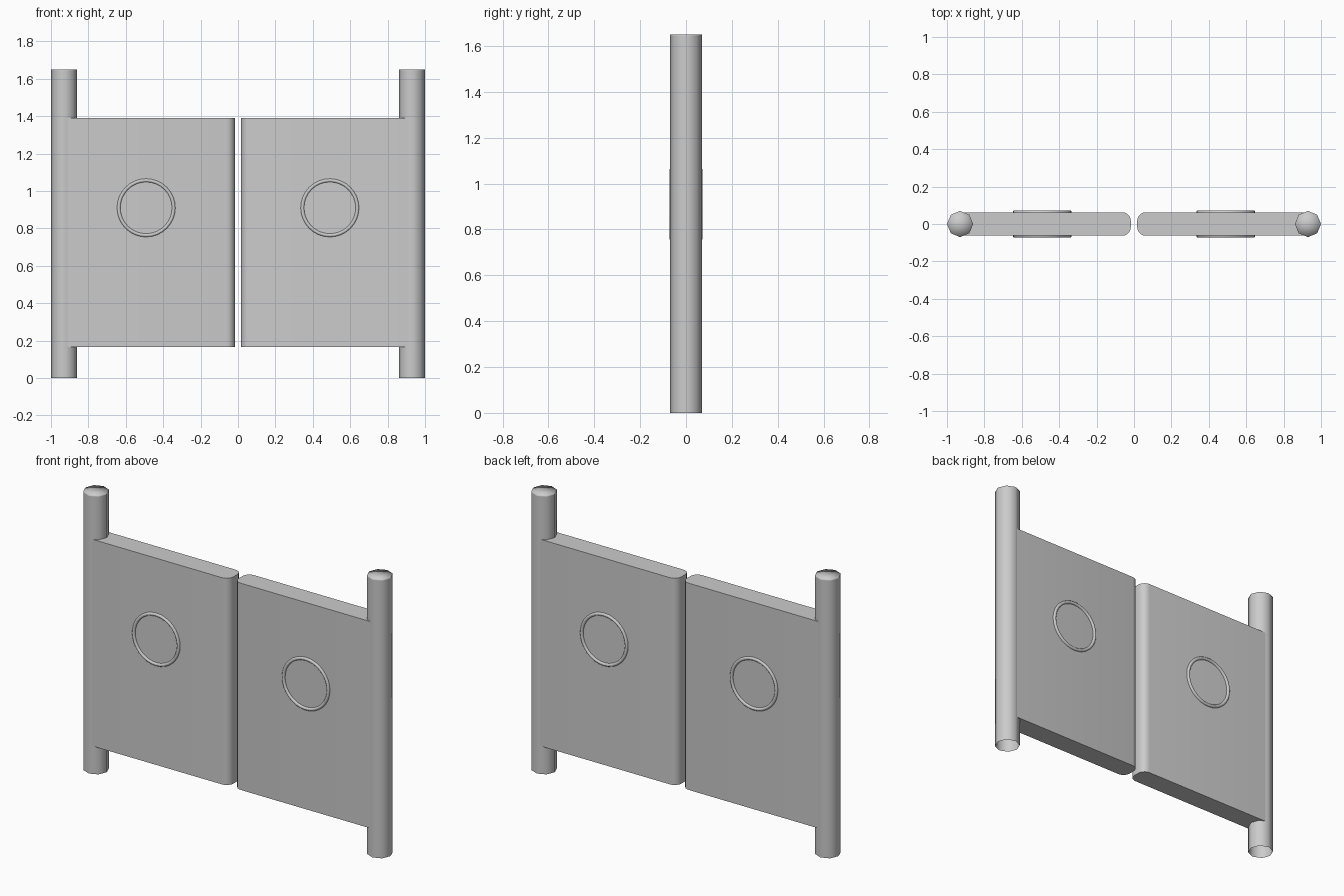
import bpy, bmesh, math

if "Cube" in bpy.data.objects:
    bpy.data.objects.remove(bpy.data.objects["Cube"], do_unlink=True)

grey = bpy.data.materials.new("plain grey")
grey.use_nodes = True
COLOUR = (0.6, 0.6, 0.6, 1)
grey.diffuse_color = COLOUR
grey.node_tree.nodes["Principled BSDF"].inputs["Base Color"].default_value = COLOUR


def finish(name, bm, sharp_angle=None):
    """Turn a bmesh into a smooth-shaded object, sharp above the given angle."""
    bmesh.ops.recalc_face_normals(bm, faces=bm.faces)
    mesh = bpy.data.meshes.new(name)
    for f in bm.faces:
        f.smooth = True
    if sharp_angle:
        for e in bm.edges:
            if e.is_manifold and e.calc_face_angle(0) > sharp_angle:
                e.smooth = False
    bm.to_mesh(mesh)
    bm.free()
    mesh.materials.append(grey)
    obj = bpy.data.objects.new(name, mesh)
    bpy.context.collection.objects.link(obj)


def post(name, x, radius=0.07, height=1.65, sides=8):
    """Eight-sided tube, open below, with a softly shaded cap."""
    bm = bmesh.new()
    rings = []
    for z in (0, height - 0.006, height):
        rings.append([bm.verts.new((x + radius * math.cos(math.tau * i / sides),
                                    radius * math.sin(math.tau * i / sides), z))
                      for i in range(sides)])
    for a, b in zip(rings, rings[1:]):
        for i in range(sides):
            j = (i + 1) % sides
            bm.faces.new((a[i], a[j], b[j], b[i]))
    centre = bm.verts.new((x, 0, height))
    for i in range(sides):
        bm.faces.new((rings[-1][i], rings[-1][(i + 1) % sides], centre))
    finish(name, bm)


def panel(name, side, inner=0.017, outer=0.915, half=0.0625, low=0.165, high=1.39):
    """Upright slab whose meeting edge is rounded."""
    bm = bmesh.new()
    r, steps = 0.045, 5
    outline = [(outer, half), (outer, -half)]
    for sign, start in ((-1, 1.5), (1, 1.0)):
        for i in range(steps + 1):
            a = math.pi * (start - 0.5 * i / steps)
            outline.append((inner + r + r * math.cos(a),
                            sign * (half - r) + r * math.sin(a)))
    base = bm.faces.new([bm.verts.new((side * x, y, low)) for x, y in outline])
    new = bmesh.ops.extrude_face_region(bm, geom=[base])["geom"]
    bmesh.ops.translate(bm, vec=(0, 0, high - low),
                        verts=[g for g in new if isinstance(g, bmesh.types.BMVert)])
    finish(name, bm, math.radians(30))


def window_ring(name, x, face, z=0.91, sides=32):
    """Thin raised hoop with a chamfered outer edge."""
    bm = bmesh.new()
    profile = [(0.156, 0.055), (0.156, 0.068), (0.151, 0.073),
               (0.143, 0.073), (0.138, 0.068), (0.138, 0.055)]
    loops = []
    for i in range(sides):
        a = math.tau * i / sides
        loops.append([bm.verts.new((x + r * math.cos(a), face * y, z + r * math.sin(a)))
                      for r, y in profile])
    for i in range(sides):
        a, b = loops[i], loops[(i + 1) % sides]
        for k in range(len(profile)):
            m = (k + 1) % len(profile)
            bm.faces.new((a[k], a[m], b[m], b[k]))
    finish(name, bm, math.radians(50))


# Both leaves of the gate with their posts and front and back hoops
for label, side in (("left", 1), ("right", -1)):
    post(label + "_post", side * 0.93)
    panel(label + "_door_panel", side)
    for where, face in (("front", -1), ("back", 1)):
        window_ring(f"{label}_{where}_window_ring", side * 0.491, face)
